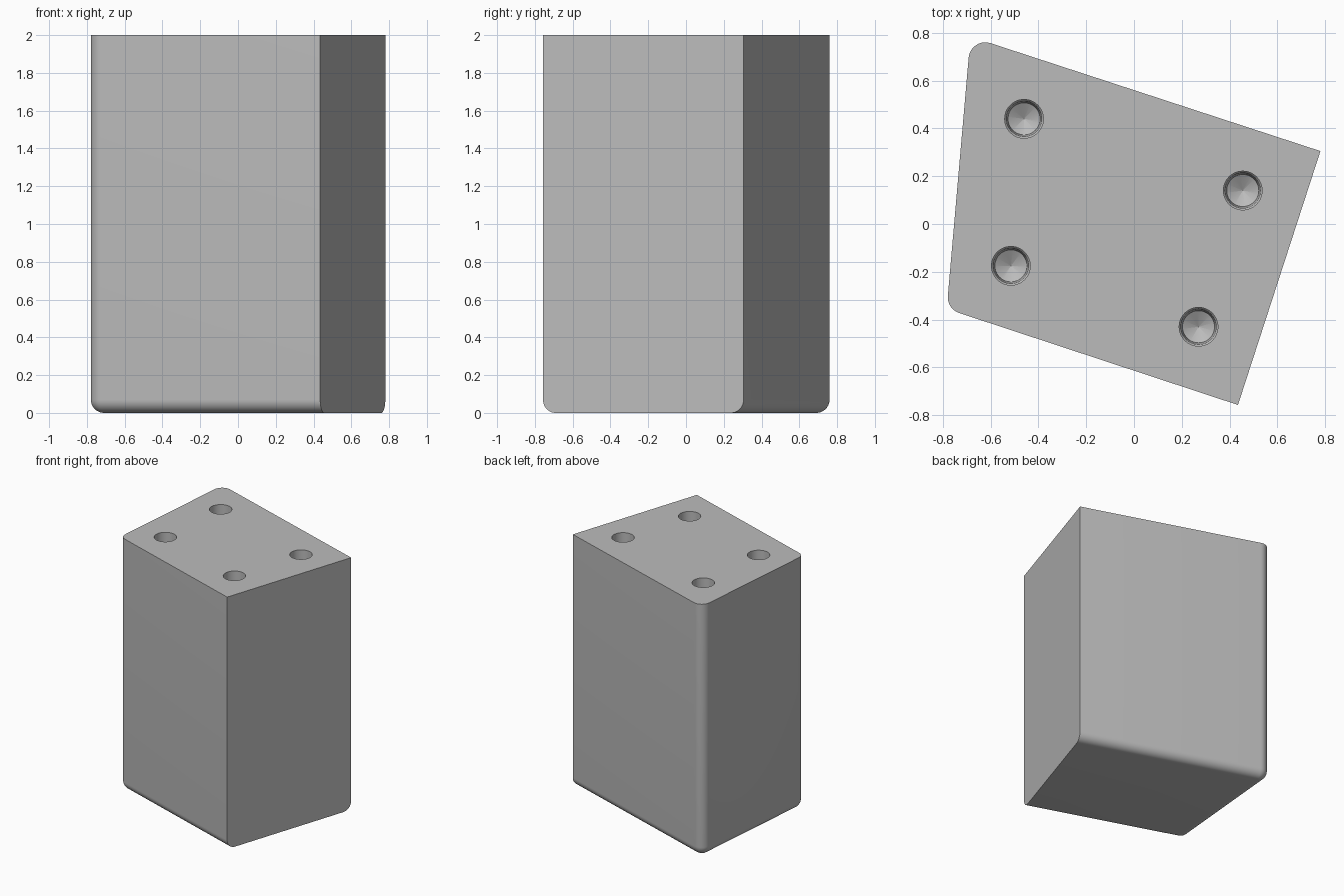
import bpy, bmesh, math
from mathutils import Vector

cube = bpy.data.objects.get("Cube")
if cube:
    bpy.data.objects.remove(cube, do_unlink=True)

HEIGHT, FILLET, STEPS = 2.0, 0.07, 10

grey = bpy.data.materials.new("plain grey")
grey.use_nodes = True
grey.diffuse_color = (0.5, 0.5, 0.5, 1)
grey.node_tree.nodes["Principled BSDF"].inputs["Base Color"].default_value = (0.5, 0.5, 0.5, 1)

# Footprint: two sharp right corners, two rounded left corners
front_corner = Vector((0.435, -0.757))
back_corner = Vector((0.78, 0.305))
side = (back_corner - front_corner).normalized()
back_angle = math.atan2(side.y, side.x)
left_angle = math.radians(175)
front_angle = back_angle + math.pi
round_corners = [(Vector((-0.622, 0.690)), back_angle, left_angle),
                 (Vector((-0.709, -0.306)), left_angle, front_angle)]


def footprint(inset):
    """Outline pulled in by inset on every side but the right one."""
    pts = [front_corner + side * inset, back_corner - side * inset]
    for centre, a0, a1 in round_corners:
        for i in range(STEPS + 1):
            a = a0 + (a1 - a0) * i / STEPS
            pts.append(centre + Vector((math.cos(a), math.sin(a))) * (FILLET - inset))
    return pts


def finish(bm, name):
    bmesh.ops.remove_doubles(bm, verts=bm.verts, dist=0.00005)
    bmesh.ops.recalc_face_normals(bm, faces=bm.faces)
    mesh = bpy.data.meshes.new(name)
    bm.to_mesh(mesh)
    bm.free()
    mesh.materials.append(grey)
    obj = bpy.data.objects.new(name, mesh)
    bpy.context.collection.objects.link(obj)
    return obj


def loft(bm, rings):
    """Skin stacked rings and cap both ends."""
    loops = [[bm.verts.new(p) for p in ring] for ring in rings]
    for lower, upper in zip(loops, loops[1:]):
        for i in range(len(lower)):
            j = (i + 1) % len(lower)
            bm.faces.new((lower[i], lower[j], upper[j], upper[i]))
    bm.faces.new(loops[0][::-1])
    bm.faces.new(loops[-1])


# Block with a rolled lower edge
bm = bmesh.new()
rings = []
for i in range(STEPS + 1):
    a = math.pi / 2 * i / STEPS
    inset, z = FILLET * (1 - math.sin(a)), FILLET * (1 - math.cos(a))
    rings.append([(p.x, p.y, z) for p in footprint(inset)])
rings.append([(p.x, p.y, HEIGHT) for p in footprint(0)])
loft(bm, rings)
block = finish(bm, "block")

# Stepped blind holes with conical ends
hole_profile = [(0.0001, -0.44), (0.067, -0.40), (0.074, -0.30),
                (0.081, -0.29), (0.081, 0.1)]
bm = bmesh.new()
for cx, cy in [(-0.46, 0.44), (0.455, 0.14), (-0.515, -0.175), (0.27, -0.43)]:
    turns = [math.tau * k / 48 for k in range(48)]
    loft(bm, [[(cx + r * math.cos(t), cy + r * math.sin(t), HEIGHT + z) for t in turns]
              for r, z in hole_profile])
cutter = finish(bm, "hole_cutter")
cutter.hide_render = True

cut = block.modifiers.new("holes", "BOOLEAN")
cut.operation = "DIFFERENCE"
cut.solver = "EXACT"
cut.object = cutter
bpy.context.view_layer.objects.active = block
block.select_set(True)
bpy.ops.object.modifier_apply(modifier=cut.name)
bpy.data.objects.remove(cutter, do_unlink=True)

bpy.ops.object.shade_smooth_by_angle(angle=math.radians(25))
